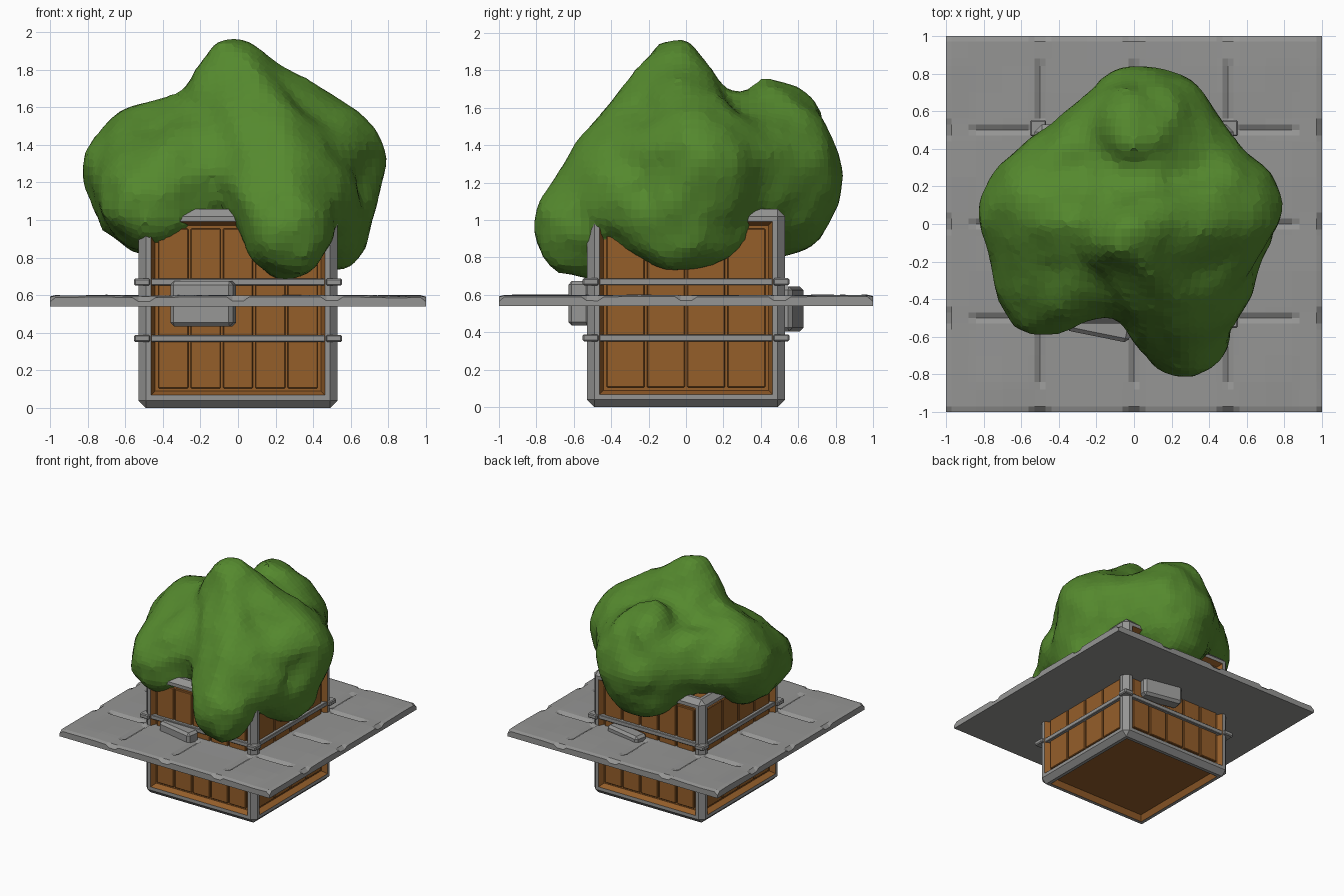
import bpy, bmesh, math
from mathutils import Vector, Matrix, noise

if "Cube" in bpy.data.objects:
    bpy.data.objects.remove(bpy.data.objects["Cube"], do_unlink=True)


def material(name, rgb):
    m = bpy.data.materials.new(name)
    m.use_nodes = True
    m.diffuse_color = (*rgb, 1)
    bsdf = next(n for n in m.node_tree.nodes if n.type == 'BSDF_PRINCIPLED')
    bsdf.inputs["Base Color"].default_value = (*rgb, 1)
    return m


stone = material("grey stone", (0.3, 0.3, 0.295))
wood = material("brown wood", (0.3, 0.112, 0.023))
leaf = material("leaf green", (0.09, 0.25, 0.027))


def finish(name, bm, *mats):
    mesh = bpy.data.meshes.new(name)
    bmesh.ops.recalc_face_normals(bm, faces=bm.faces[:])
    bm.to_mesh(mesh)
    bm.free()
    for m in mats:
        mesh.materials.append(m)
    ob = bpy.data.objects.new(name, mesh)
    bpy.context.collection.objects.link(ob)
    return ob


def append(bm, part):
    """Copy the geometry of part into bm."""
    temp = bpy.data.meshes.new("temp")
    part.to_mesh(temp)
    part.free()
    bm.from_mesh(temp)
    bpy.data.meshes.remove(temp)


def add_box(bm, centre, size, bevel, turn):
    """Add a chamfered box to bm, then turn it about the origin."""
    part = bmesh.new()
    bmesh.ops.create_cube(part, size=1)
    bmesh.ops.scale(part, vec=size, verts=part.verts[:])
    bmesh.ops.bevel(part, geom=part.edges[:], offset=bevel, segments=1, affect='EDGES')
    bmesh.ops.translate(part, vec=centre, verts=part.verts[:])
    part.transform(turn)
    append(bm, part)


HALF = 0.53
quarter = [Matrix.Rotation(i * math.pi / 2, 4, 'Z') for i in range(4)]

# Crate: chamfered stone frame with recessed wooden panels on every side
bm = bmesh.new()
bmesh.ops.create_cube(bm, size=2 * HALF)
bmesh.ops.translate(bm, vec=(0, 0, HALF), verts=bm.verts[:])
bmesh.ops.bevel(bm, geom=bm.edges[:], offset=0.04, segments=1, affect='EDGES')
panels = [f for f in bm.faces if f.calc_area() > 0.5]
bmesh.ops.inset_individual(bm, faces=panels, thickness=0.04)
border = bmesh.ops.inset_individual(bm, faces=panels, thickness=0.03, depth=-0.045)["faces"]
for f in panels + border:
    f.material_index = 1
finish("crate_frame", bm, stone, wood)

# Planks: five on front and back, four on the other sides
bm = bmesh.new()
for i, turn in enumerate(quarter):
    count = 5 if i % 2 == 0 else 4
    pitch = 0.86 / count
    for k in range(count):
        x = (k - (count - 1) / 2) * pitch
        add_box(bm, (x, -0.485, HALF), (pitch - 0.012, 0.03, 0.85), 0.005, turn)
finish("planks", bm, wood)

# Two bands around the crate with a clip at each corner
for name, z in (("lower_band", 0.37), ("upper_band", 0.67)):
    bm = bmesh.new()
    for turn in quarter:
        add_box(bm, (0, -0.505, z), (1.0, 0.04, 0.036), 0.004, turn)
        add_box(bm, (0.51, -0.51, z), (0.085, 0.085, 0.038), 0.007, turn)
    finish(name, bm, stone)

# Rough stone blocks let into the slab at an angle, front and back
for name, turn, z in (("front_block", quarter[0], 0.555), ("back_block", quarter[2], 0.525)):
    bm = bmesh.new()
    place = turn @ Matrix.Translation((-0.185, -0.54, z)) @ Matrix.Rotation(-0.2, 4, 'Z')
    add_box(bm, (0, 0, 0), (0.34, 0.12, 0.24), 0.02, place)
    finish(name, bm, stone)

# Floor slab: uneven top, carved joints and chipped edges
half_line = [0.03, 0.06, 0.25, 0.44, 0.47, 0.5, 0.53, 0.56, 0.7, 0.84, 0.88, 0.97, 1.0]
line = [-c for c in reversed(half_line)] + [0] + half_line


def slab_height(x, y):
    ax, ay = abs(x), abs(y)
    z = 0.598 + 0.008 * noise.noise(Vector((x * 3, y * 3, 0)))
    for across, along in ((ax, ay), (ay, ax)):
        if along == 1:
            near_joint = min(across, abs(across - 0.5)) < 0.04
            z -= 0.028 if near_joint else 0.008
        elif across in (0, 0.5) and 0.55 < along < 0.85:
            z -= 0.018
    return 0.565 if ax == 1 and ay == 1 else z


bm = bmesh.new()
grid = [[bm.verts.new((x, y, slab_height(x, y))) for x in line] for y in line]
for j in range(len(line) - 1):
    for i in range(len(line) - 1):
        bm.faces.new((grid[j][i], grid[j][i + 1], grid[j + 1][i + 1], grid[j + 1][i]))
rim = [e for e in bm.edges if e.is_boundary]
skirt = bmesh.ops.extrude_edge_only(bm, edges=rim)["geom"]
for v in skirt:
    if isinstance(v, bmesh.types.BMVert):
        v.co.z = 0.54
bmesh.ops.edgeloop_fill(bm, edges=[e for e in bm.edges if e.is_boundary])
finish("floor_slab", bm, stone)

# Foliage: lobes (centre, radii) bridged by hulls and fused into one crown
lobes = {
    "core": ((0, -0.02, 1.36), (0.42, 0.38, 0.37)),
    "peak": ((-0.02, -0.06, 1.76), (0.18, 0.18, 0.21)),
    "left": ((-0.5, 0.09, 1.29), (0.32, 0.33, 0.32)),
    "left_low": ((-0.5, -0.06, 1.08), (0.24, 0.26, 0.25)),
    "front_left": ((-0.47, -0.36, 1.1), (0.24, 0.24, 0.27)),
    "front_low": ((0.26, -0.52, 0.97), (0.25, 0.3, 0.29)),
    "front_high": ((0.18, -0.34, 1.27), (0.32, 0.27, 0.3)),
    "front_right": ((0.44, -0.32, 1.12), (0.19, 0.25, 0.26)),
    "right": ((0.49, 0.08, 1.29), (0.29, 0.32, 0.32)),
    "right_low": ((0.48, 0, 1.0), (0.23, 0.32, 0.28)),
    "back": ((0.05, 0.5, 1.23), (0.37, 0.33, 0.43)),
    "back_high": ((0, 0.47, 1.53), (0.22, 0.22, 0.22)),
    "back_left": ((-0.28, 0.35, 1.3), (0.24, 0.24, 0.27)),
    "back_right": ((0.34, 0.33, 1.3), (0.23, 0.23, 0.27)),
}
bridges = [
    ("core", "peak"), ("core", "left"), ("core", "right"), ("core", "back"),
    ("core", "front_high"), ("front_high", "front_low"), ("left", "left_low"),
    ("left_low", "front_left"), ("left", "front_left"), ("core", "front_left"),
    ("right", "right_low"), ("right", "front_high"), ("right_low", "front_right"),
    ("front_high", "front_right"), ("peak", "front_high"), ("peak", "right"),
    ("back", "back_high"), ("left", "back_left"), ("right", "back_right"),
    ("back", "back_left"), ("back", "back_right"),
]
bm = bmesh.new()
for pair in bridges:
    part = bmesh.new()
    for centre, radii in (lobes[key] for key in pair):
        place = Matrix.Translation(centre) @ Matrix.Diagonal((*radii, 1))
        bmesh.ops.create_icosphere(part, subdivisions=4, radius=1, matrix=place)
    bmesh.ops.delete(part, geom=part.edges[:], context='EDGES_FACES')
    hull = bmesh.ops.convex_hull(part, input=part.verts[:])
    inner = {g for g in hull["geom_interior"] if isinstance(g, bmesh.types.BMVert)}
    bmesh.ops.delete(part, geom=list(inner), context='VERTS')
    long_edges = [e for e in part.edges if e.calc_length() > 0.12]
    bmesh.ops.subdivide_edges(part, edges=long_edges, cuts=3)
    bmesh.ops.triangulate(part, faces=part.faces[:])
    append(bm, part)
for v in bm.verts:
    v.co += noise.noise_vector(v.co * 5) * 0.035 + noise.noise_vector(v.co * 11) * 0.022
crown = finish("foliage", bm, leaf)
remesh = crown.modifiers.new("fuse", 'REMESH')
remesh.mode = 'VOXEL'
remesh.voxel_size = 0.045
smooth = crown.modifiers.new("soften", 'SMOOTH')
smooth.factor = 0.5
smooth.iterations = 2
